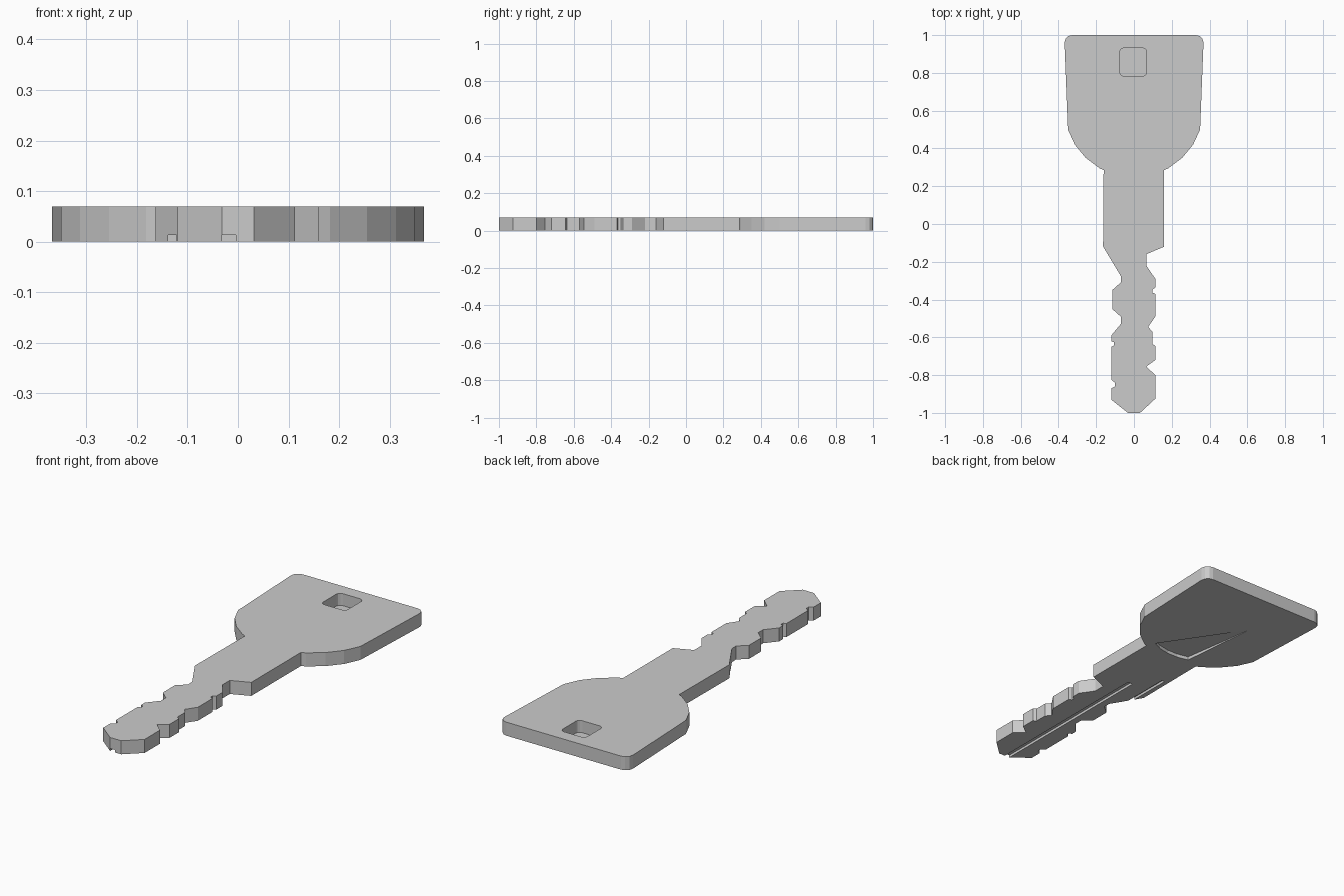
import bpy, bmesh
from math import sin, cos, pi

if "Cube" in bpy.data.objects:
    bpy.data.objects.remove(bpy.data.objects["Cube"])

THICK = 0.07


def prism(name, pts, z0, z1):
    """Extrude a flat outline from z0 to z1."""
    bm = bmesh.new()
    face = bm.faces.new([bm.verts.new((x, y, z0)) for x, y in pts])
    ext = bmesh.ops.extrude_face_region(bm, geom=[face])
    for v in ext["geom"]:
        if isinstance(v, bmesh.types.BMVert):
            v.co.z = z1
    return finish(name, bm)


def finish(name, bm):
    bmesh.ops.recalc_face_normals(bm, faces=bm.faces[:])
    mesh = bpy.data.meshes.new(name)
    bm.to_mesh(mesh)
    bm.free()
    ob = bpy.data.objects.new(name, mesh)
    bpy.context.collection.objects.link(ob)
    return ob


def corner(cx, cy, r, start, steps=3):
    """Quarter-circle corner points, counter-clockwise from start angle."""
    return [(cx + r * cos(start + pi / 2 * i / steps),
             cy + r * sin(start + pi / 2 * i / steps)) for i in range(steps + 1)]


def rect(x0, x1, y0, y1):
    return [(x0, y0), (x1, y0), (x1, y1), (x0, y1)]


def cut(target, cutter):
    mod = target.modifiers.new("cut", "BOOLEAN")
    mod.operation = "DIFFERENCE"
    mod.solver = "EXACT"
    mod.object = cutter
    bpy.context.view_layer.objects.active = target
    bpy.ops.object.modifier_apply(modifier=mod.name)
    bpy.data.objects.remove(cutter, do_unlink=True)


# Head and shaft: right half from collar to top, mirrored for the left
half = [(0.16, 0.285), (0.182, 0.295), (0.255, 0.35), (0.313, 0.42), (0.35, 0.5)]
half += corner(0.328, 0.96, 0.04, 0)
left_half = [(-x, y) for x, y in reversed(half)]

# Blade teeth, left side from collar down, then right side back up
left_teeth = [(-0.163, -0.12), (-0.07, -0.275), (-0.07, -0.31), (-0.115, -0.35),
              (-0.115, -0.45), (-0.07, -0.49), (-0.07, -0.53), (-0.12, -0.59),
              (-0.12, -0.62), (-0.105, -0.627), (-0.105, -0.643), (-0.12, -0.65),
              (-0.12, -0.825), (-0.1, -0.84), (-0.1, -0.86), (-0.12, -0.87),
              (-0.12, -0.93), (-0.032, -1.0)]
right_teeth = [(0.032, -1.0), (0.113, -0.925), (0.113, -0.8), (0.065, -0.755),
               (0.113, -0.72), (0.113, -0.645), (0.097, -0.635), (0.097, -0.57),
               (0.075, -0.545), (0.113, -0.49), (0.113, -0.37), (0.097, -0.363),
               (0.097, -0.347), (0.113, -0.337), (0.113, -0.29), (0.065, -0.22),
               (0.065, -0.16), (0.16, -0.12)]
key = prism("key_body", half + left_half + left_teeth + right_teeth, 0, THICK)

# Rounded square pocket in the head, closed underneath
pocket = []
for i, (x, y) in enumerate([(0.045, 0.91), (-0.053, 0.91), (-0.053, 0.805), (0.045, 0.805)]):
    pocket += corner(x, y, 0.022, i * pi / 2)
cut(key, prism("pocket_cutter", pocket, 0.008, 0.12))

# Two shallow grooves on the underside
cut(key, prism("long_groove_cutter", rect(-0.032, -0.004, -1.1, -0.05), -0.05, 0.013))
cut(key, prism("short_groove_cutter", rect(-0.138, -0.122, -0.25, 0.07), -0.05, 0.013))

# Shallow wedge recess under the head, deepest along its curved end
arc = [(0.14, 0.33), (0.09, 0.308), (0.03, 0.296), (-0.03, 0.297), (-0.09, 0.31)]
bm = bmesh.new()
for x, y in arc:
    bm.verts.new((x, y, -0.02))
    bm.verts.new((x, y, 0.018))
bm.verts.new((-0.13, 0.73, 0.0))
bm.verts.new((-0.13, 0.73, -0.02))
bmesh.ops.convex_hull(bm, input=bm.verts[:])
cut(key, finish("recess_cutter", bm))
